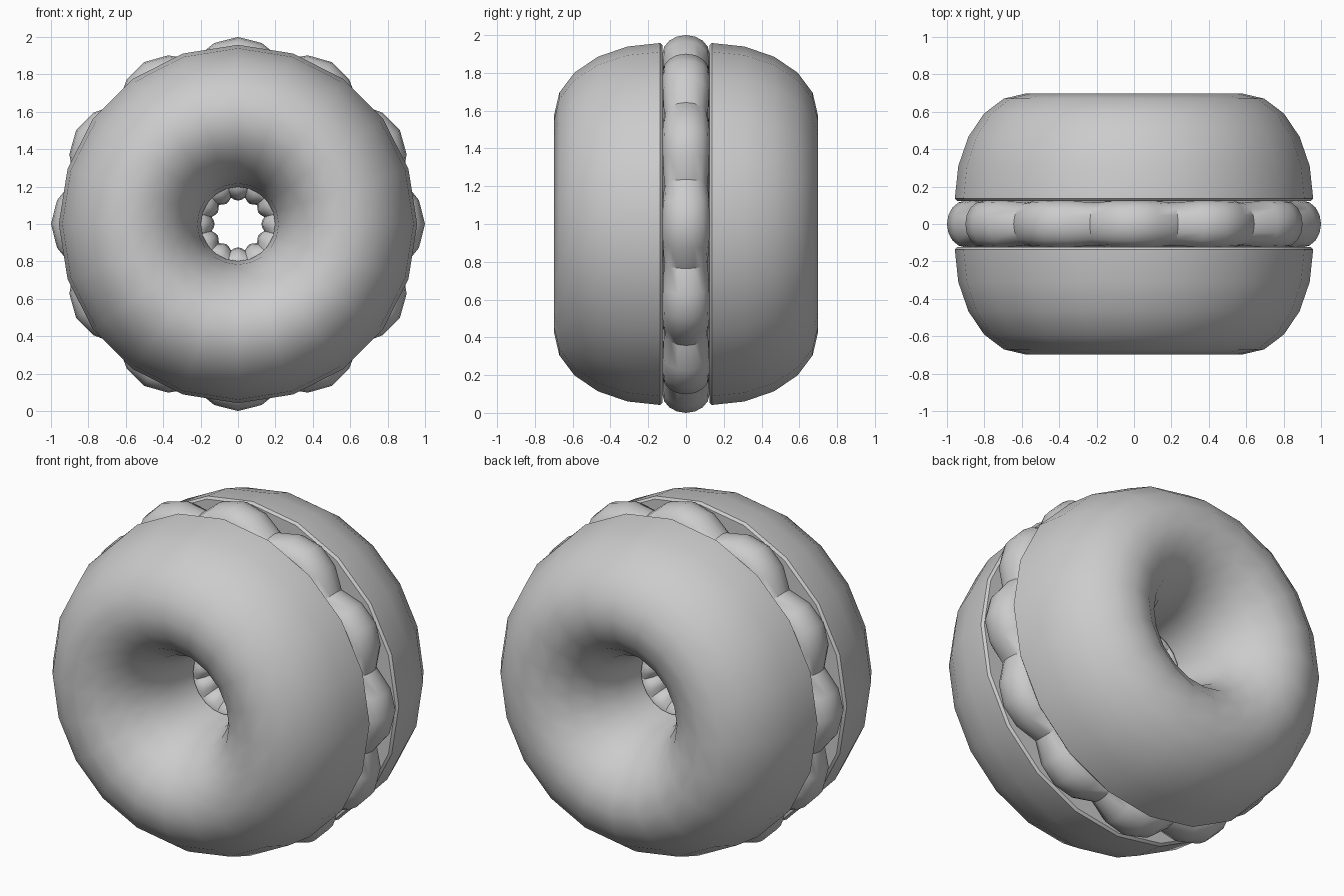
import bpy, bmesh
from math import sin, cos, pi, radians, copysign

if "Cube" in bpy.data.objects:
    bpy.data.objects.remove(bpy.data.objects["Cube"])


def ring_mesh(name, segments, section):
    """Closed ring around the y axis; section(angle) returns (radius, y) points."""
    bm = bmesh.new()
    rings = []
    for i in range(segments):
        a = 2 * pi * i / segments
        rings.append([bm.verts.new((r * sin(a), y, 1 + r * cos(a)))
                      for r, y in section(a)])
    n = len(rings[0])
    for i in range(segments):
        p, q = rings[i], rings[(i + 1) % segments]
        for j in range(n):
            k = (j + 1) % n
            bm.faces.new((p[j], p[k], q[k], q[j]))
    bmesh.ops.recalc_face_normals(bm, faces=bm.faces)
    mesh = bpy.data.meshes.new(name)
    bm.to_mesh(mesh)
    bm.free()
    obj = bpy.data.objects.new(name, mesh)
    bpy.context.collection.objects.link(obj)
    bpy.ops.object.select_all(action='DESELECT')
    obj.select_set(True)
    bpy.context.view_layer.objects.active = obj
    bpy.ops.object.shade_smooth_by_angle(angle=radians(40))
    return obj


# Bun halves: half-ellipse section with a small lip and a flat cut face
def bun_section(side):
    pts = [(0.578 + 0.38 * cos(pi * k / 10), 0.137 + 0.561 * sin(pi * k / 10))
           for k in range(11)]
    pts += [(0.21, 0.124), (0.945, 0.124)]
    return [(r, side * y) for r, y in pts]


for name, side in (("front_bun", -1), ("back_bun", 1)):
    ring_mesh(name, 20, lambda a, s=side: bun_section(s))


# Filling: flattened ring with twelve rounded bumps inside and out
def filling_section(a):
    bump = abs(cos(6 * a)) ** 0.9
    outer = 0.91 + 0.09 * bump
    inner = 0.145 - 0.02 * bump
    half = 0.115 + 0.01 * bump
    pts = []
    for k in range(9):
        t = -pi / 2 + pi * k / 8
        pts.append((outer - 0.1 + 0.1 * cos(t), half * sin(t)))
    for k in range(9):
        t = pi / 2 + pi * k / 8
        pts.append((inner + 0.08 + 0.08 * cos(t), half * sin(t)))
    return pts


ring_mesh("filling", 48, filling_section)
